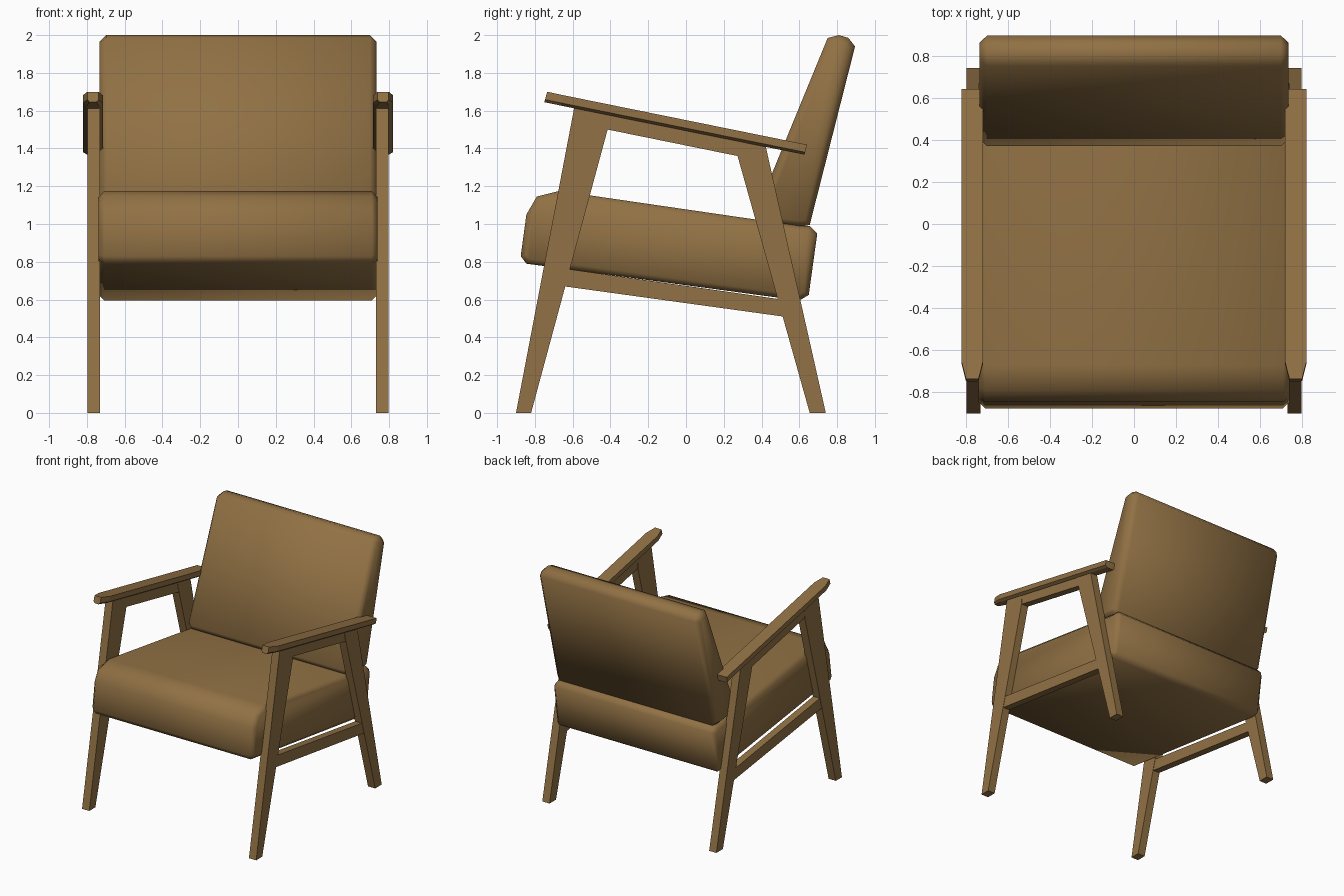
import bpy, bmesh

if "Cube" in bpy.data.objects:
    bpy.data.objects.remove(bpy.data.objects["Cube"])

wood = bpy.data.materials.new("warm brown")
wood.diffuse_color = (0.283, 0.165, 0.058, 1)
wood.use_nodes = True
wood.node_tree.nodes["Principled BSDF"].inputs["Base Color"].default_value = wood.diffuse_color


def finish(bm, name, smooth=False):
    bmesh.ops.recalc_face_normals(bm, faces=bm.faces)
    for f in bm.faces:
        f.smooth = smooth
    me = bpy.data.meshes.new(name)
    bm.to_mesh(me)
    bm.free()
    me.materials.append(wood)
    ob = bpy.data.objects.new(name, me)
    bpy.context.collection.objects.link(ob)
    return ob


def loft(bm, sections):
    """Bridge equal rings of points and cap both ends; returns the caps."""
    rings = [[bm.verts.new(p) for p in s] for s in sections]
    for a, b in zip(rings, rings[1:]):
        n = len(a)
        for i in range(n):
            bm.faces.new((a[i], a[(i + 1) % n], b[(i + 1) % n], b[i]))
    caps = [bm.faces.new(rings[0]), bm.faces.new(rings[-1])]
    bmesh.ops.recalc_face_normals(bm, faces=bm.faces)
    return caps


def side_plate(name, profile, x0, x1):
    """Side (y, z) profile extruded across x."""
    bm = bmesh.new()
    loft(bm, [[(x, y, z) for y, z in profile] for x in (x0, x1)])
    return finish(bm, name)


def cushion(name, profile, half, edge):
    """Side profile across the chair with softened end edges."""
    bm = bmesh.new()
    w = half - edge
    caps = loft(bm, [[(x, y, z) for y, z in profile] for x in (-w, w)])
    for cap in caps:
        bmesh.ops.inset_region(bm, faces=[cap], thickness=edge, depth=edge)
    return finish(bm, name, True)


# Cushions
cushion("seat_cushion", [(-0.875, 0.83), (-0.845, 0.79), (0.60, 0.595), (0.65, 0.625),
                         (0.695, 0.95), (0.655, 0.99), (0.60, 0.99), (-0.67, 1.175),
                         (-0.79, 1.145), (-0.845, 1.05)], 0.738, 0.03)
cushion("back_cushion", [(0.37, 1.06), (0.40, 1.01), (0.60, 0.985), (0.655, 0.995),
                         (0.895, 1.94), (0.86, 1.985), (0.81, 2.0), (0.75, 1.985)], 0.733, 0.035)

# Side frame outlines (y, z)
FRAME = {
    "front_leg": [(-0.90, 0), (-0.82, 0), (-0.415, 1.50), (-0.41, 1.59), (-0.59, 1.625)],
    "rear_leg": [(0.655, 0), (0.74, 0), (0.42, 1.42), (0.25, 1.455), (0.273, 1.36)],
    "arm_rail": [(-0.415, 1.50), (0.273, 1.36), (0.26, 1.455), (-0.41, 1.59)],
    "lower_rail": [(-0.645, 0.67), (0.53, 0.508), (0.51, 0.60), (-0.615, 0.76)],
}
for s, side in ((1, "right"), (-1, "left")):
    for part, outline in FRAME.items():
        inset = 0.003 if "rail" in part else 0
        side_plate(f"{side}_{part}", outline, s * (0.73 + inset), s * (0.796 - inset))

    # Armrest: tapered nose, chamfered underside; (y top, z top, y bottom, z bottom, half width)
    bm = bmesh.new()
    sections = []
    for yt, zt, yb, zb, w in ((-0.735, 1.70, -0.75, 1.645, 0.03),
                              (-0.65, 1.682, -0.663, 1.627, 0.052),
                              (0.64, 1.42, 0.627, 1.367, 0.052)):
        c = 0.768
        ym, zm = yb + (yt - yb) * 0.25, zb + (zt - zb) * 0.25
        sections.append([(s * (c + dx), y, z) for dx, y, z in (
            (-w, yt, zt), (w, yt, zt), (w, ym, zm),
            (w * 0.6, yb, zb), (-w * 0.6, yb, zb), (-w, ym, zm))])
    loft(bm, sections)
    finish(bm, f"{side}_armrest")
